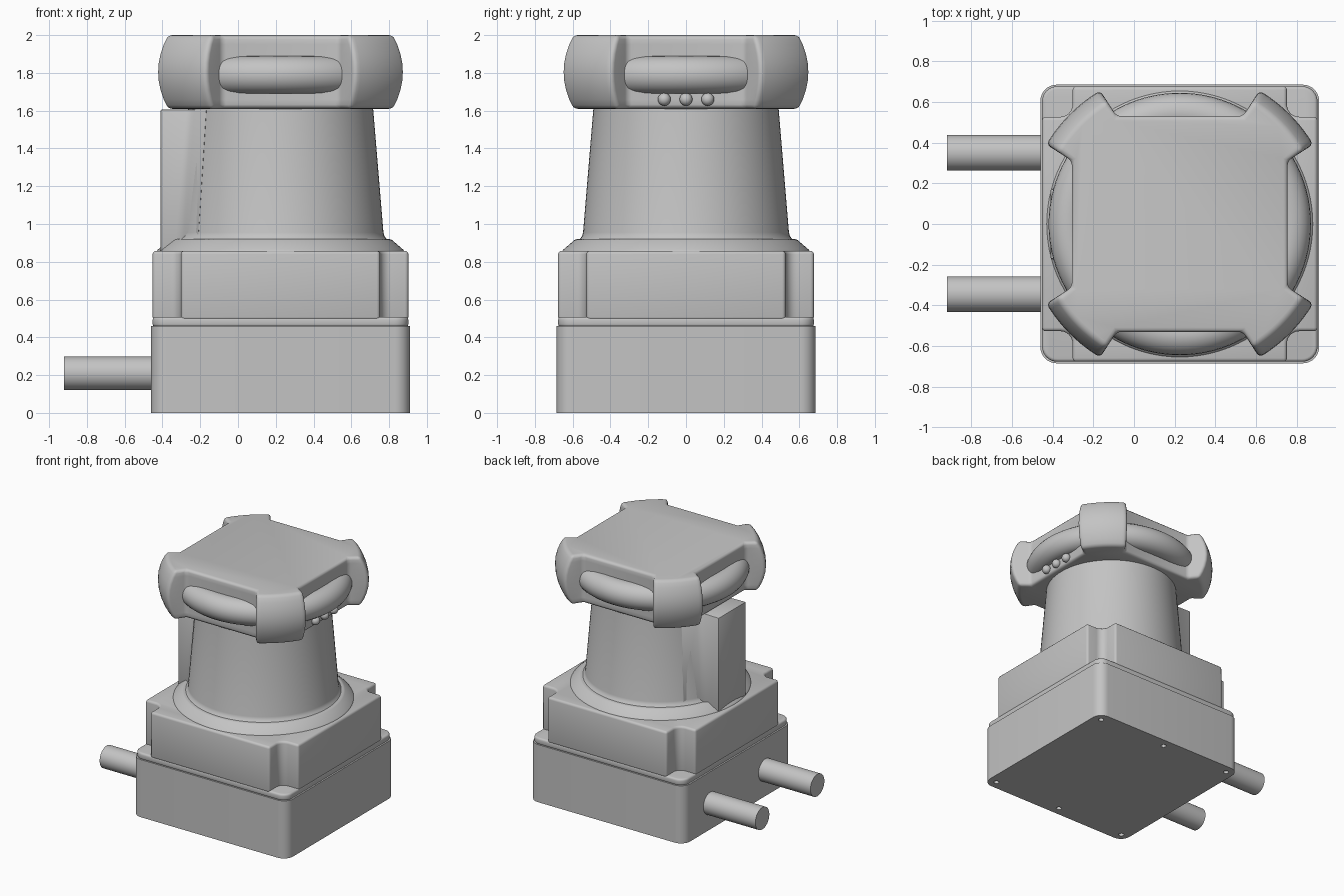
import bpy, bmesh
from math import sin, cos, pi, radians
from mathutils import Matrix, Vector

old = bpy.data.objects.get("Cube")
if old:
    bpy.data.objects.remove(old, do_unlink=True)

AXIS = 0.225  # x of the vertical centre line

grey = bpy.data.materials.new("plain grey")
grey.use_nodes = True
grey.diffuse_color = (0.55, 0.55, 0.55, 1)
grey.node_tree.nodes["Principled BSDF"].inputs["Base Color"].default_value = grey.diffuse_color


def arc(cx, cy, r, start, end, n):
    angles = [radians(start + (end - start) * i / n) for i in range(n + 1)]
    return [(cx + r * cos(a), cy + r * sin(a)) for a in angles]


def four_fold(points):
    """Repeat one corner of an outline around all four corners."""
    out = []
    for c, s in ((1, 0), (0, 1), (-1, 0), (0, -1)):
        out += [(c * x - s * y, s * x + c * y) for x, y in points]
    return out


def rounded_square(half, r):
    return four_fold(arc(half - r, half - r, r, 0, 90, 8))


def finish(obj, bevel=0, segments=3, cutter=None):
    if cutter:
        cut = obj.modifiers.new("holes", "BOOLEAN")
        cut.operation, cut.object, cut.solver = "DIFFERENCE", cutter, "EXACT"
    if bevel:
        mod = obj.modifiers.new("soft edges", "BEVEL")
        mod.width, mod.segments = bevel, segments
        mod.limit_method, mod.angle_limit = "ANGLE", radians(35)
    # Bake modifiers so the smoothing sees the final edges
    graph = bpy.context.evaluated_depsgraph_get()
    mesh = bpy.data.meshes.new_from_object(obj.evaluated_get(graph))
    obj.modifiers.clear()
    obj.data = mesh
    bpy.ops.object.select_all(action="DESELECT")
    obj.select_set(True)
    bpy.context.view_layer.objects.active = obj
    bpy.ops.object.shade_smooth_by_angle(angle=radians(32))
    return obj


def make(name, bm, location):
    bmesh.ops.recalc_face_normals(bm, faces=bm.faces)
    mesh = bpy.data.meshes.new(name)
    bm.to_mesh(mesh)
    bm.free()
    mesh.materials.append(grey)
    obj = bpy.data.objects.new(name, mesh)
    obj.location = location
    bpy.context.collection.objects.link(obj)
    return obj


def loft(name, layers, location=(AXIS, 0, 0)):
    """Skin a stack of (outline, z) layers and cap both ends."""
    bm = bmesh.new()
    rings = [[bm.verts.new((x, y, z)) for x, y in outline] for outline, z in layers]
    for a, b in zip(rings, rings[1:]):
        for i in range(len(a)):
            j = (i + 1) % len(a)
            bm.faces.new((a[i], a[j], b[j], b[i]))
    bm.faces.new(rings[0][::-1])
    bm.faces.new(rings[-1])
    return make(name, bm, location)


def turned(name, profile):
    return loft(name, [(arc(0, 0, r, 0, 360, 96)[:-1], z) for r, z in profile])


# Screw hole cutters for the underside
bm = bmesh.new()
for x in (-0.615, 0, 0.615):
    for y in (-0.615, 0.615):
        bmesh.ops.create_cone(bm, cap_ends=True, segments=20, radius1=0.02, radius2=0.02,
                              depth=0.06, matrix=Matrix.Translation((x, y, 0)))
holes = make("screw_hole_cutter", bm, (AXIS, 0, 0))
holes.hide_render = True
holes.hide_set(True)

# Square base
base = rounded_square(0.685, 0.08)
finish(loft("base", [(base, 0), (base, 0.46)]), cutter=holes)

# Upper housing with pocketed corners
ledge = rounded_square(0.677, 0.075)
finish(loft("housing_ledge", [(ledge, 0.455), (ledge, 0.508)]), 0.015)
pocket = [(0.677, 0.527)] + arc(0.587, 0.587, 0.06, 270, 180, 6) + [(0.527, 0.677)]
body = four_fold(pocket)
finish(loft("housing", [(body, 0.49), (body, 0.858)]), 0.018)

# Sloped collar and tapered neck
finish(turned("collar", [(0.66, 0.83), (0.655, 0.86), (0.585, 0.92)]), 0.008, 2)
finish(turned("neck", [(0.57, 0.91), (0.562, 0.922), (0.55, 0.935), (0.545, 0.955), (0.49, 1.615)]))

# Cable channel up the neck, blended into its side
side = [(-0.4, 0.31), (-0.465, 0.2), (-0.51, 0.172)]


def channel(taper):
    half = [(x * taper, y * taper) for x, y in side] + [(-0.635, 0.172)]
    return half + [(x, -y) for x, y in reversed(half)]


finish(loft("cable_channel", [(channel(1.1), 0.84), (channel(0.98), 1.605)]), 0.006, 2)

# Head with four bulging corner lobes and a notch on each side
layers = []
STEPS = 8
for k in range(STEPS + 1):
    t = 2 * k / STEPS - 1
    r = 0.764 - 0.062 * t * t
    corner = [(0.53, 0.31)] + arc(0, 0, r, 30.8, 59.2, 10) + [(0.31, 0.53)]
    layers.append((four_fold(corner), 1.805 + 0.195 * t))
finish(loft("head", layers), 0.022)

# Half-round rail showing in the notches
bm = bmesh.new()
section = arc(0.545, 1.79, 0.1, 0, 360, 24)[:-1]
rings = []
for c, s in arc(0, 0, 1, 0, 360, 96)[:-1]:
    rings.append([bm.verts.new((r * c, r * s, z)) for r, z in section])
for i, a in enumerate(rings):
    b = rings[(i + 1) % len(rings)]
    for j in range(len(a)):
        n = (j + 1) % len(a)
        bm.faces.new((a[j], b[j], b[n], a[n]))
finish(make("rail", bm, (AXIS, 0, 0)))

# Three indicator beads under the rail
for i in (-1, 0, 1):
    bm = bmesh.new()
    bmesh.ops.create_uvsphere(bm, u_segments=24, v_segments=16, radius=0.034)
    finish(make("indicator_bead", bm, (AXIS + 0.54, i * 0.115, 1.66)))

# Two cables leaving the base
for y in (-0.345, 0.35):
    bm = bmesh.new()
    bmesh.ops.create_cone(bm, cap_ends=True, segments=40, radius1=0.088, radius2=0.088, depth=0.5,
                          matrix=Matrix.Rotation(pi / 2, 4, "Y"))
    finish(make("cable", bm, (-0.67, y, 0.21)))
